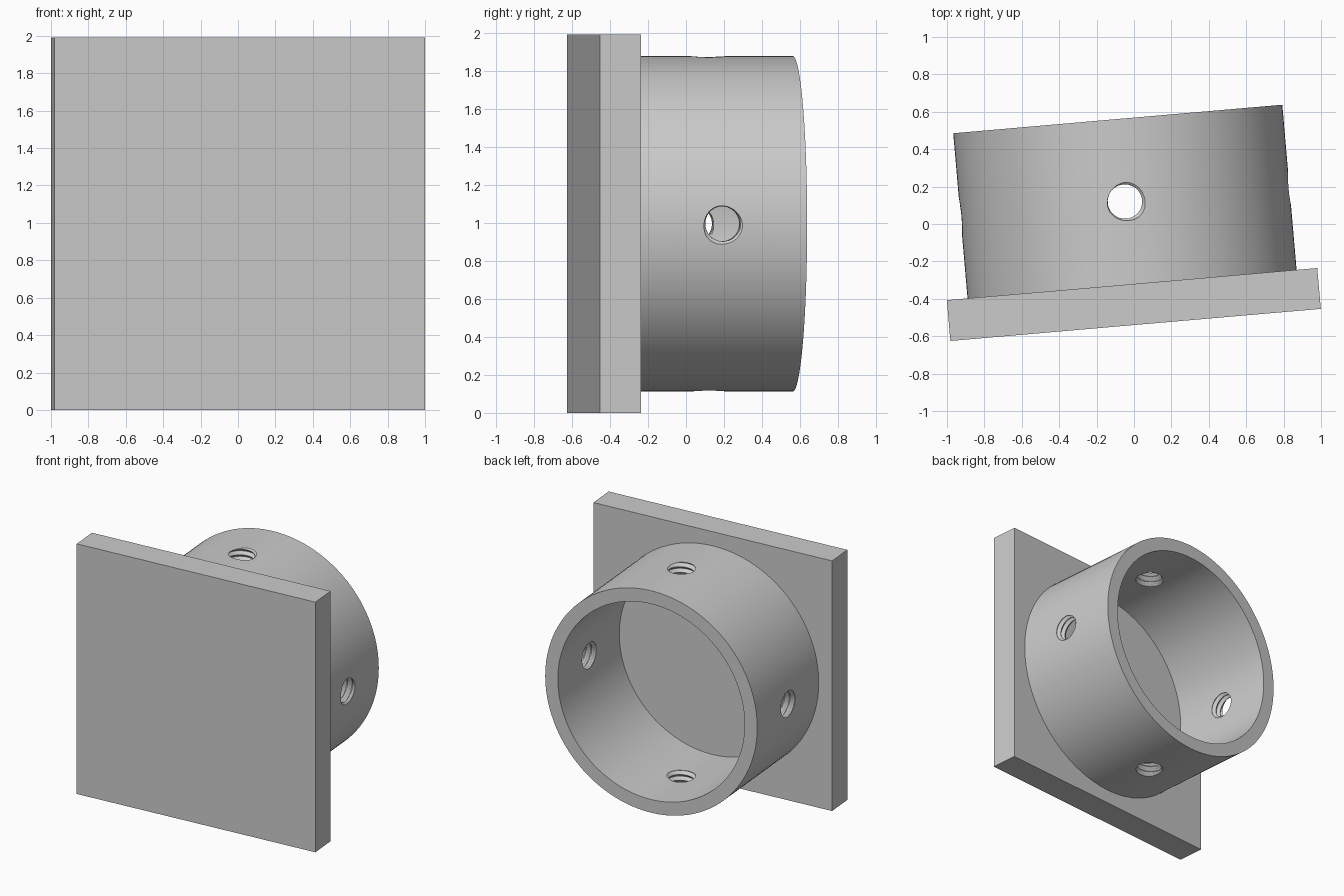
import bpy, bmesh
from math import pi, cos, sin, radians
from mathutils import Matrix, Vector

if "Cube" in bpy.data.objects:
    bpy.data.objects.remove(bpy.data.objects["Cube"])

TURN = radians(4.95)
ORIGIN = (-0.0486, 0.12, 0.995)      # middle of the collar axis
HALF = 0.443                         # half the collar length
OUTER, INNER = 0.883, 0.778

grey = bpy.data.materials.new("plain_grey")
grey.use_nodes = True
colour = (0.6, 0.6, 0.6, 1)
grey.diffuse_color = colour
grey.node_tree.nodes["Principled BSDF"].inputs["Base Color"].default_value = colour


def finish(name, bm):
    bmesh.ops.recalc_face_normals(bm, faces=bm.faces)
    mesh = bpy.data.meshes.new(name)
    bm.to_mesh(mesh)
    bm.free()
    mesh.materials.append(grey)
    obj = bpy.data.objects.new(name, mesh)
    obj.location = ORIGIN
    obj.rotation_euler.z = TURN
    bpy.context.collection.objects.link(obj)
    return obj


def loft(bm, rings, loop=False):
    """Skin a list of point rings, either capped or joined end to start."""
    loops = [[bm.verts.new(p) for p in ring] for ring in rings]
    pairs = list(zip(loops, loops[1:]))
    if loop:
        pairs.append((loops[-1], loops[0]))
    else:
        bm.faces.new(loops[0])
        bm.faces.new(loops[-1])
    n = len(loops[0])
    for a, b in pairs:
        for i in range(n):
            j = (i + 1) % n
            bm.faces.new((a[i], a[j], b[j], b[i]))


def circle(radius, n):
    return [(radius * cos(2 * pi * i / n), radius * sin(2 * pi * i / n)) for i in range(n)]


# square base plate
bm = bmesh.new()
THICK = 0.219
bmesh.ops.create_cube(bm, size=1, matrix=Matrix.Translation((0, -HALF - THICK / 2, 0))
                      @ Matrix.Diagonal((1.988, THICK, 1.99, 1)))
finish("base_plate", bm)

# open round collar, rooted slightly into the plate
bm = bmesh.new()
ROOT = -HALF - 0.01
section = [(OUTER, ROOT), (OUTER, HALF), (INNER, HALF), (INNER, ROOT)]
loft(bm, [[(x, y, z) for x, z in circle(r, 144)] for r, y in section], loop=True)
collar = finish("collar", bm)

# four screw holes: an off-centre circle swept along a helix makes the thread
bm = bmesh.new()
PITCH, OFFSET, STEPS = 0.045, 0.01, 16
for k in range(4):
    spin = Matrix.Rotation(k * pi / 2, 4, 'Y')
    rings = []
    for s in range(-64, 17):
        z = OUTER + s * PITCH / STEPS
        a = 2 * pi * s / STEPS
        rings.append([spin @ Vector((x + OFFSET * cos(a), y + OFFSET * sin(a), z))
                      for x, y in circle(0.102, 40)])
    loft(bm, rings)
cutter = finish("thread_cutter", bm)
cutter.hide_render = True

cut = collar.modifiers.new("screw_holes", 'BOOLEAN')
cut.operation = 'DIFFERENCE'
cut.solver = 'EXACT'
cut.object = cutter
bpy.ops.object.select_all(action='DESELECT')
collar.select_set(True)
bpy.context.view_layer.objects.active = collar
bpy.ops.object.modifier_apply(modifier=cut.name)
bpy.data.objects.remove(cutter)
bpy.ops.object.shade_smooth_by_angle(angle=radians(30))
